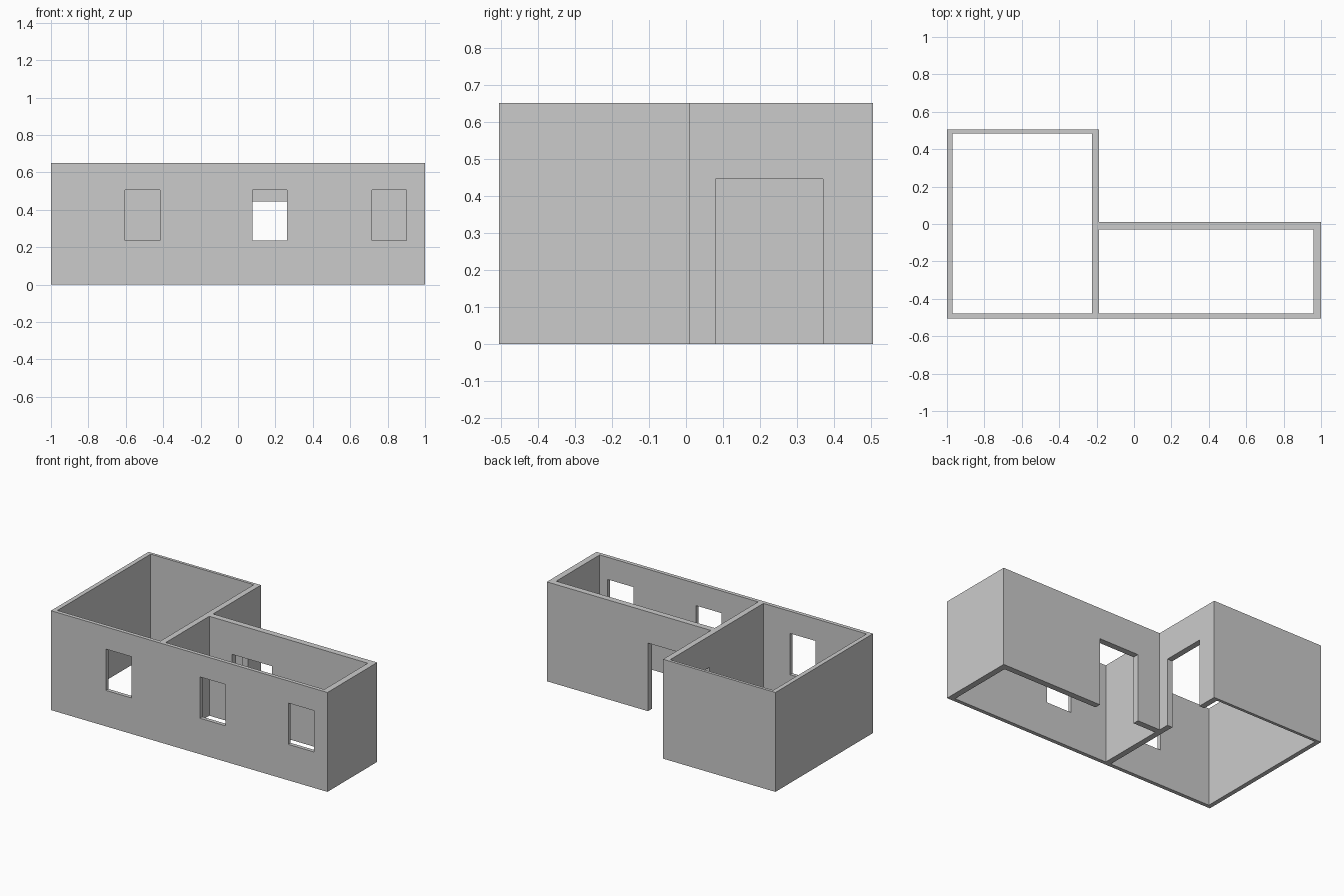
import bpy, bmesh

if "Cube" in bpy.data.objects:
    bpy.data.objects.remove(bpy.data.objects["Cube"])

HEIGHT = 0.65


def prism(name, outline, z0, z1):
    """Extrude a plan outline (counter-clockwise) from z0 to z1."""
    bm = bmesh.new()
    base = bm.faces.new([bm.verts.new((x, y, z0)) for x, y in outline])
    top = bmesh.ops.extrude_face_region(bm, geom=[base])["geom"]
    verts = [v for v in top if isinstance(v, bmesh.types.BMVert)]
    bmesh.ops.translate(bm, verts=verts, vec=(0, 0, z1 - z0))
    bmesh.ops.recalc_face_normals(bm, faces=bm.faces)
    mesh = bpy.data.meshes.new(name)
    bm.to_mesh(mesh)
    bm.free()
    obj = bpy.data.objects.new(name, mesh)
    bpy.context.collection.objects.link(obj)
    return obj


def cut(target, name, x0, x1, y0, y1, z0, z1):
    """Subtract a box from the target, then drop the cutter."""
    cutter = prism(name, [(x0, y0), (x1, y0), (x1, y1), (x0, y1)], z0, z1)
    cutter.hide_render = True
    mod = target.modifiers.new(name, 'BOOLEAN')
    mod.operation = 'DIFFERENCE'
    mod.solver = 'EXACT'
    mod.object = cutter
    bpy.context.view_layer.objects.active = target
    bpy.ops.object.modifier_apply(modifier=mod.name)
    bpy.data.objects.remove(cutter)


# L-shaped outer shell
walls = prism("house_walls", [(-1, -0.504), (1, -0.504), (1, 0.01),
                              (-0.187, 0.01), (-0.187, 0.504), (-1, 0.504)],
              0, HEIGHT)

# Two rooms, open above and below
cut(walls, "large_room", -0.971, -0.225, -0.479, 0.485, -0.1, HEIGHT + 0.1)
cut(walls, "long_room", -0.187, 0.96, -0.479, -0.03, -0.1, HEIGHT + 0.1)

# Three front windows
for i, x in enumerate((-0.603, 0.077, 0.717)):
    cut(walls, f"window_{i}", x, x + 0.185, -0.6, -0.4, 0.235, 0.505)

# Doorways facing the inner corner of the L
cut(walls, "large_room_door", -0.3, -0.1, 0.08, 0.37, -0.1, 0.445)
cut(walls, "long_room_door", -0.022, 0.268, -0.1, 0.1, -0.1, 0.445)
